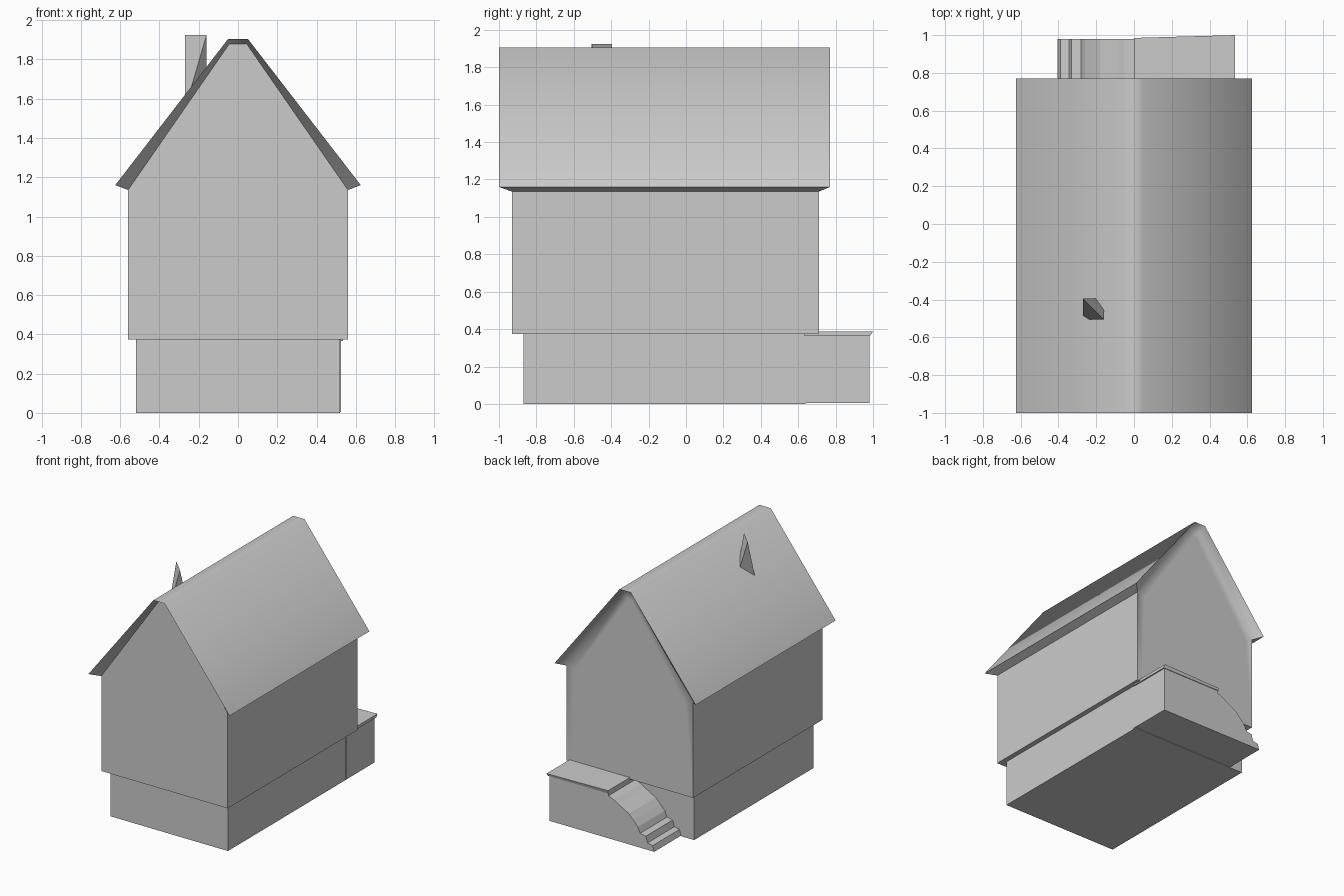
import bpy, bmesh, math

cube = bpy.data.objects.get("Cube")
if cube:
    bpy.data.objects.remove(cube, do_unlink=True)

grey = bpy.data.materials.new("plain_grey")
grey.use_nodes = True
grey.diffuse_color = (0.6, 0.6, 0.6, 1)
grey.node_tree.nodes["Principled BSDF"].inputs["Base Color"].default_value = grey.diffuse_color


def finish(name, bm, smooth=None):
    """Turn a bmesh into a named grey object, optionally smooth by angle."""
    bmesh.ops.recalc_face_normals(bm, faces=bm.faces)
    mesh = bpy.data.meshes.new(name)
    bm.to_mesh(mesh)
    bm.free()
    mesh.materials.append(grey)
    ob = bpy.data.objects.new(name, mesh)
    bpy.context.collection.objects.link(ob)
    if smooth:
        bpy.ops.object.select_all(action='DESELECT')
        ob.select_set(True)
        bpy.context.view_layer.objects.active = ob
        bpy.ops.object.shade_smooth_by_angle(angle=math.radians(smooth))
    return ob


def ring(bm, profile, y):
    return [bm.verts.new((x, y, z)) for x, z in profile]


def strip(bm, a, b, closed=False):
    n = len(a)
    for i in range(n if closed else n - 1):
        j = (i + 1) % n
        bm.faces.new((a[i], a[j], b[j], b[i]))


def prism(name, profile, y0, y1, smooth=None):
    """Extrude an x-z profile along y."""
    bm = bmesh.new()
    a, b = ring(bm, profile, y0), ring(bm, profile, y1)
    strip(bm, a, b, closed=True)
    bm.faces.new(a)
    bm.faces.new(b)
    return finish(name, bm, smooth)


def rect(x0, x1, z0, z1):
    return [(x0, z0), (x0, z1), (x1, z1), (x1, z0)]


def mirrored(half):
    return half + [(-x, z) for x, z in reversed(half)]


# Stone base
prism("foundation", rect(-0.52, 0.52, 0, 0.376), -0.87, 0.64)

# Walls and overhanging roof in one shell with chamfered gable edges
bm = bmesh.new()
wall = mirrored([(-0.56, 0.375), (-0.56, 1.135), (-0.045, 1.878)])
roof = mirrored([(-0.625, 1.16), (-0.05, 1.905)])
wall_front, wall_back = ring(bm, wall, -0.93), ring(bm, wall, 0.71)
roof_front, roof_back = ring(bm, roof, -1.0), ring(bm, roof, 0.77)
strip(bm, roof_front, roof_back)
for w, r in ((wall_front, roof_front), (wall_back, roof_back)):
    strip(bm, w[1:5], r)
for i, j, k in ((0, 1, 0), (5, 4, 3)):
    bm.faces.new((wall_front[i], wall_front[j], wall_back[j], wall_back[i]))
    bm.faces.new((wall_front[j], roof_front[k], roof_back[k], wall_back[j]))
bm.faces.new((wall_front[0], wall_front[5], wall_back[5], wall_back[0]))
gables = [bm.faces.new(wall_front), bm.faces.new(wall_back)]
bmesh.ops.recalc_face_normals(bm, faces=bm.faces)
bmesh.ops.inset_individual(bm, faces=gables, thickness=0.07)
finish("house_shell", bm, smooth=58)

# Chimney: a wedge twisting from one diagonal to the other
bm = bmesh.new()
left, right, front, back = -0.27, -0.16, -0.505, -0.395
tips = [bm.verts.new(p) for p in ((left, back, 1.925), (right, front, 1.925),
                                  (left, front, 1.55), (right, back, 1.57))]
for skip in range(4):
    bm.faces.new([v for i, v in enumerate(tips) if i != skip])
finish("chimney", bm)

# Back porch block and worn stairs descending along the wall
prism("porch_block", rect(0.0, 0.525, 0.005, 0.375), 0.62, 0.98)
stairs = [(0.01, 0.005), (0.01, 0.35), (-0.05, 0.325), (-0.09, 0.30), (-0.18, 0.25),
          (-0.22, 0.21), (-0.26, 0.165), (-0.28, 0.12), (-0.33, 0.11),
          (-0.345, 0.06), (-0.39, 0.05), (-0.405, 0.005)]
prism("porch_stairs", stairs, 0.63, 0.98)

# Porch deck, its outer corner flaring out slightly
deck = prism("porch_deck", rect(0.0, 0.535, 0.365, 0.388), 0.63, 0.985)
for v in deck.data.vertices:
    if v.co.y > 0.9 and v.co.x > 0.5:
        v.co.y = 1.0 if v.co.z > 0.38 else 0.985
